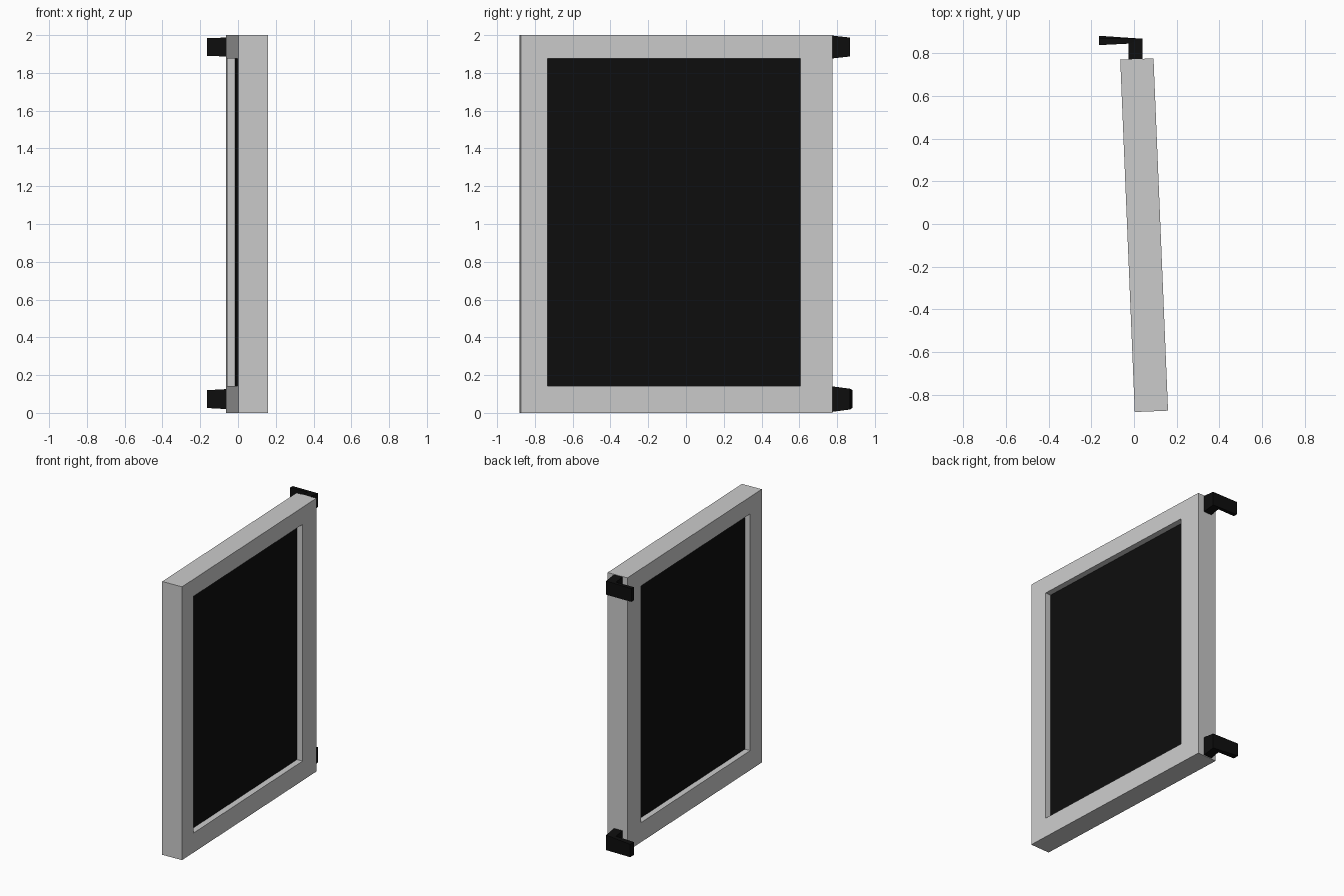
import bpy, bmesh, math

if "Cube" in bpy.data.objects:
    bpy.data.objects.remove(bpy.data.objects["Cube"])

TILT = math.radians(2.36)
CENTER = (0.0475, -0.0525, 0)


def make_object(name, verts, faces):
    mesh = bpy.data.meshes.new(name)
    bm = bmesh.new()
    vs = [bm.verts.new(v) for v in verts]
    for f in faces:
        bm.faces.new([vs[i] for i in f])
    bmesh.ops.recalc_face_normals(bm, faces=bm.faces)
    bm.to_mesh(mesh)
    bm.free()
    ob = bpy.data.objects.new(name, mesh)
    bpy.context.collection.objects.link(ob)
    return ob


def rect(x, y0, y1, z0, z1):
    return [(x, y0, z0), (x, y1, z0), (x, y1, z1), (x, y0, z1)]


def bridge(a, b):
    return [(a + i, a + (i + 1) % 4, b + (i + 1) % 4, b + i) for i in range(4)]


black = bpy.data.materials.new("black")
black.diffuse_color = (0.004, 0.004, 0.004, 1)
black.use_nodes = True
black.node_tree.nodes["Principled BSDF"].inputs["Base Color"].default_value = black.diffuse_color

# Window frame: rectangular ring, turned slightly open on its hinges
outer = (-0.826, 0.826, 0, 2)
inner = (-0.684, 0.656, 0.143, 1.875)
t = 0.078
verts = rect(-t, *outer) + rect(t, *outer) + rect(t, *inner) + rect(-t, *inner)
frame = make_object("window_frame", verts,
                    bridge(0, 4) + bridge(4, 8) + bridge(8, 12) + bridge(12, 0))

# Dark pane recessed on both sides
pane = make_object("pane", rect(-0.036, *inner) + rect(0.034, *inner),
                   bridge(0, 4) + [(0, 1, 2, 3), (4, 5, 6, 7)])
pane.data.materials.append(black)

for ob in (frame, pane):
    ob.location = CENTER
    ob.rotation_euler.z = TILT


# L-shaped hinge: sections at the frame, the corner and the arm tip
def hinge(name, zc, tip_y, heights):
    plan = [((-0.025, 0.77), (0.04, 0.77)),
            ((-0.025, 0.845), (0.04, 0.868)),
            ((-0.165, 0.838), (-0.165, tip_y))]
    verts = []
    for (a, b), h in zip(plan, heights):
        verts += [(*a, zc - h), (*b, zc - h), (*b, zc + h), (*a, zc + h)]
    ob = make_object(name, verts, bridge(0, 4) + bridge(4, 8)
                     + [(0, 1, 2, 3), (8, 9, 10, 11)])
    ob.data.materials.append(black)


hinge("upper_hinge", 1.937, 0.868, (0.061, 0.05, 0.048))
hinge("lower_hinge", 0.073, 0.882, (0.068, 0.055, 0.047))
